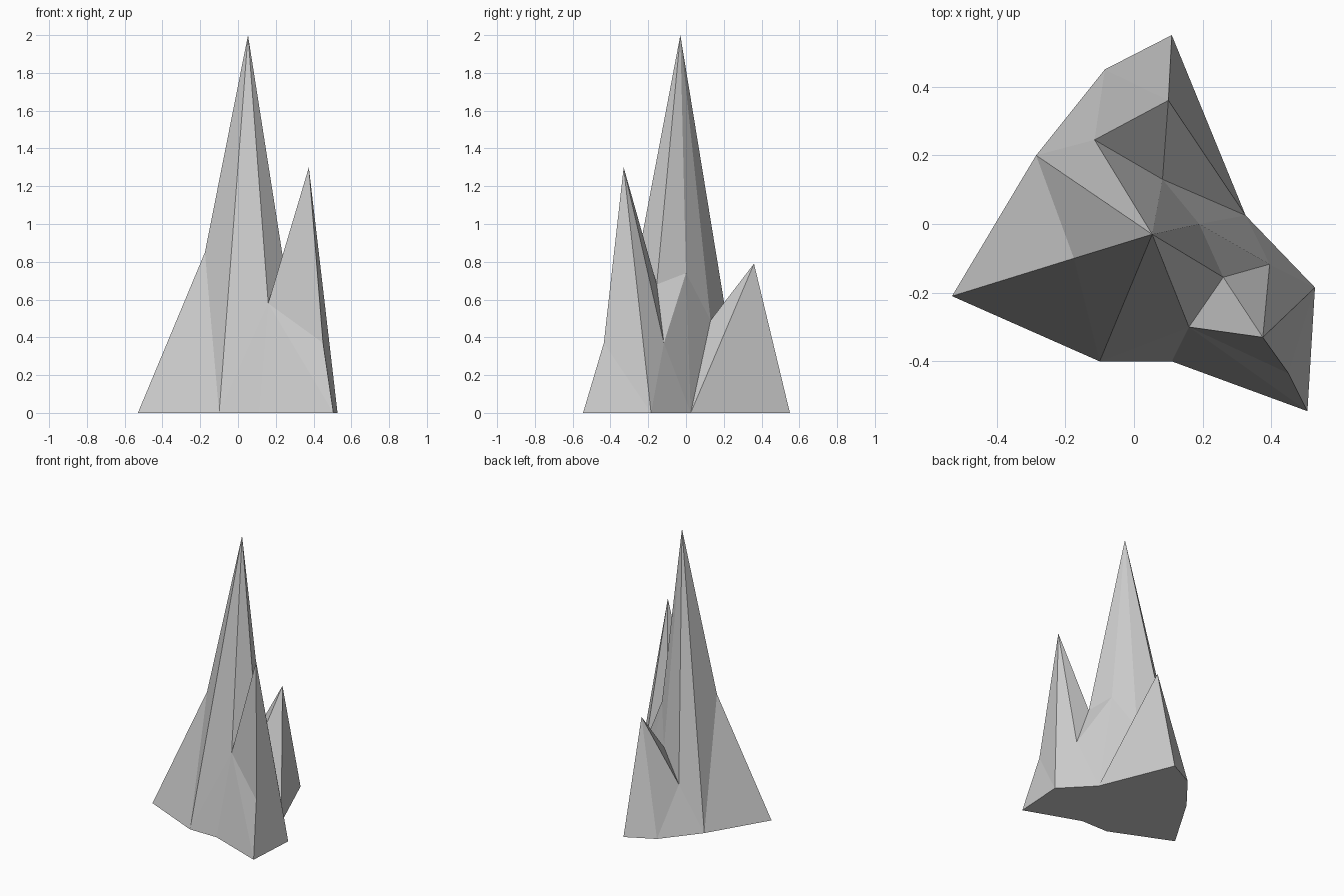
import bpy
import bmesh

cube = bpy.data.objects.get("Cube")
if cube:
    bpy.data.objects.remove(cube, do_unlink=True)

# Stone material
stone = bpy.data.materials.new("grey_stone")
stone.use_nodes = True
grey = (0.6, 0.6, 0.6, 1)
stone.diffuse_color = grey
shader = stone.node_tree.nodes["Principled BSDF"]
shader.inputs["Base Color"].default_value = grey
shader.inputs["Roughness"].default_value = 0.9

# Footprint corners on the ground, anticlockwise from the right-hand tip
footprint = {
    "west": (-.53, -.21), "south_west": (-.10, -.40), "south": (.11, -.40),
    "south_east": (.505, -.545), "east": (.527, -.185), "notch": (.325, .025),
    "north": (.11, .55), "north_west": (-.085, .45), "back_west": (-.285, .20),
}

# Peaks, knees and the saddles between the peaks
raised = {
    "main_peak": (.053, -.03, 2), "side_peak": (.375, -.33, 1.3),
    "back_peak": (.10, .36, .79),
    "west_knee": (-.175, -.10, .85), "east_knee": (.45, -.435, .37),
    "front_saddle": (.16, -.30, .58), "mid_saddle": (.26, -.155, .68),
    "shoulder": (.19, 0, .74), "east_saddle": (.395, -.117, .37),
    "back_saddle": (.083, .13, .49), "back_hollow": (-.115, .245, .32),
}

bm = bmesh.new()
point = {name: bm.verts.new((x, y, 0)) for name, (x, y) in footprint.items()}
point.update({name: bm.verts.new(co) for name, co in raised.items()})


def face(names):
    bm.faces.new([point[n] for n in names.split()])


def fan(tip, ring, closed=True):
    """Triangles from a tip to each pair of neighbours in a ring."""
    names = ring.split()
    following = names[1:] + names[:1] if closed else names[1:]
    for a, b in zip(names, following):
        face(f"{tip} {a} {b}")


# Three spikes
fan("main_peak", "west_knee south_west front_saddle mid_saddle shoulder "
                 "back_saddle back_hollow back_west")
fan("side_peak", "front_saddle east_knee east east_saddle mid_saddle")
fan("back_peak", "north_west back_hollow back_saddle notch north")

# Lower slopes joining the spikes to the ground
fan("west_knee", "back_west west south_west", closed=False)
fan("front_saddle", "south_west south south_east east_knee", closed=False)
fan("notch", "back_saddle shoulder east_saddle east", closed=False)
face("east_knee south_east east")
face("mid_saddle east_saddle shoulder")
face("back_hollow north_west back_west")

# Flat underside
face(" ".join(reversed(list(footprint))))

bmesh.ops.recalc_face_normals(bm, faces=bm.faces)
mesh = bpy.data.meshes.new("rock_spires")
bm.to_mesh(mesh)
bm.free()
mesh.materials.append(stone)
rock = bpy.data.objects.new("rock_spires", mesh)
bpy.context.collection.objects.link(rock)
